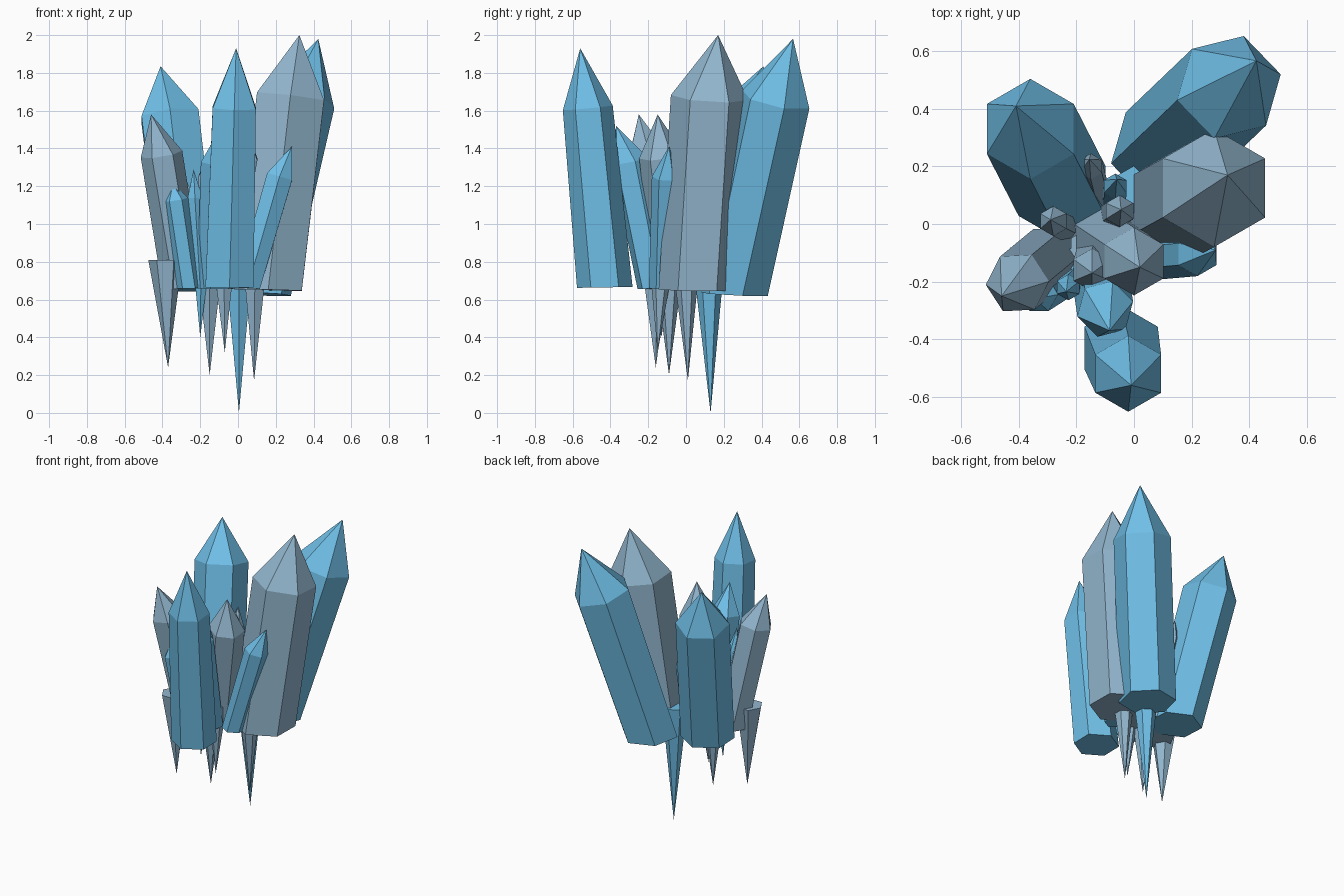
import bpy, bmesh, math
from mathutils import Vector

if "Cube" in bpy.data.objects:
    bpy.data.objects.remove(bpy.data.objects["Cube"])


def material(name, rgb):
    m = bpy.data.materials.new(name)
    m.diffuse_color = (*rgb, 1)
    m.use_nodes = True
    m.node_tree.nodes["Principled BSDF"].inputs["Base Color"].default_value = m.diffuse_color
    return m


BLUE = material("blue_crystal", (0.16, 0.52, 0.80))
GREY = material("grey_crystal", (0.29, 0.47, 0.62))


def ring(bm, centre, radius, axis, turn, tilt):
    """Hexagon around centre, sheared so that its plane leans with the axis."""
    c, verts = Vector(centre), []
    for i in range(6):
        a = math.radians(turn + 60 * i)
        x, y = radius * math.cos(a), radius * math.sin(a)
        z = -tilt * (x * axis.x + y * axis.y) / axis.z
        verts.append(bm.verts.new(c + Vector((x, y, z))))
    return verts


def finish(bm, name, mat):
    bmesh.ops.recalc_face_normals(bm, faces=bm.faces)
    me = bpy.data.meshes.new(name)
    bm.to_mesh(me)
    bm.free()
    me.materials.append(mat)
    bpy.context.collection.objects.link(bpy.data.objects.new(name, me))


def crystal(name, base, shoulder, tip, r, mat, turn=90, r_base=None):
    """Six-sided prism from base to shoulder with a pointed cap."""
    bm = bmesh.new()
    axis = Vector(shoulder) - Vector(base)
    low = ring(bm, base, r_base or r, axis, turn, 0.2)
    top = ring(bm, shoulder, r, axis, turn, 1.0)
    peak = bm.verts.new(tip)
    bm.faces.new(low[::-1])
    for i in range(6):
        j = (i + 1) % 6
        bm.faces.new((low[i], low[j], top[j], top[i]))
        bm.faces.new((top[i], top[j], peak))
    finish(bm, name, mat)


def spike(name, top, tip, r, mat, turn=90):
    """Flat-topped six-sided spike pointing down."""
    bm = bmesh.new()
    verts = ring(bm, top, r, Vector((0, 0, 1)), turn, 0)
    peak = bm.verts.new(tip)
    bm.faces.new(verts)
    for i in range(6):
        bm.faces.new((verts[(i + 1) % 6], verts[i], peak))
    finish(bm, name, mat)


# Large crystals
crystal("front_crystal", (-0.045, -0.43, 0.665), (-0.02, -0.52, 1.615), (-0.01, -0.56, 1.93), 0.132, BLUE, 90, 0.147)
crystal("right_crystal", (0.16, 0.06, 0.65), (0.278, 0.125, 1.67), (0.325, 0.17, 2.0), 0.205, GREY)
crystal("back_right_crystal", (0.10, 0.255, 0.63), (0.33, 0.475, 1.66), (0.425, 0.567, 1.98), 0.185, BLUE, 14)
crystal("back_left_crystal", (-0.25, 0.115, 0.65), (-0.36, 0.33, 1.57), (-0.41, 0.41, 1.835), 0.174, BLUE)

# Medium crystals
crystal("left_crystal", (-0.29, -0.11, 0.66), (-0.405, -0.205, 1.37), (-0.46, -0.25, 1.58), 0.11, GREY, 3)
crystal("centre_crystal", (-0.12, -0.05, 0.66), (0.0, -0.13, 1.36), (0.02, -0.15, 1.58), 0.118, GREY)
crystal("leaning_front_crystal", (-0.12, -0.16, 0.66), (-0.10, -0.295, 1.33), (-0.085, -0.37, 1.52), 0.1, BLUE, 75)
crystal("leaning_right_crystal", (0.05, -0.12, 0.66), (0.22, -0.105, 1.25), (0.285, -0.09, 1.41), 0.076, BLUE)

# Small crystals around the middle
crystal("small_crystal_1", (-0.26, -0.2, 0.66), (-0.33, -0.245, 1.13), (-0.345, -0.26, 1.215), 0.066, BLUE, 60)
crystal("small_crystal_2", (-0.2, -0.19, 0.66), (-0.228, -0.22, 1.14), (-0.235, -0.235, 1.29), 0.045, BLUE)
crystal("small_crystal_3", (-0.13, -0.11, 0.66), (-0.145, -0.16, 1.25), (-0.145, -0.17, 1.42), 0.075, GREY)
crystal("small_crystal_4", (-0.24, -0.01, 0.66), (-0.28, 0.01, 1.15), (-0.29, 0.015, 1.26), 0.052, GREY)
crystal("small_crystal_5", (-0.07, 0.03, 0.66), (-0.05, 0.045, 1.25), (-0.045, 0.05, 1.38), 0.055, GREY)
crystal("small_crystal_6", (-0.12, 0.08, 0.66), (-0.15, 0.2, 1.22), (-0.155, 0.225, 1.34), 0.045, GREY)
crystal("small_crystal_7", (-0.07, 0.05, 0.66), (-0.065, 0.13, 1.1), (-0.06, 0.155, 1.25), 0.045, BLUE)

# Hanging spikes underneath
spike("root_left", (-0.385, -0.16, 0.81), (-0.37, -0.16, 0.24), 0.09, GREY, 0)
spike("root_middle", (-0.15, -0.09, 0.8), (-0.15, -0.09, 0.2), 0.08, GREY)
spike("root_long", (0.005, 0.12, 0.81), (0.005, 0.13, 0.0), 0.085, BLUE)
spike("root_right", (0.09, 0.0, 0.81), (0.085, 0.01, 0.17), 0.075, GREY)
spike("root_short", (-0.075, -0.13, 0.8), (-0.07, -0.15, 0.32), 0.065, GREY)
spike("root_thin", (-0.195, -0.12, 0.8), (-0.2, -0.13, 0.4), 0.05, BLUE)
